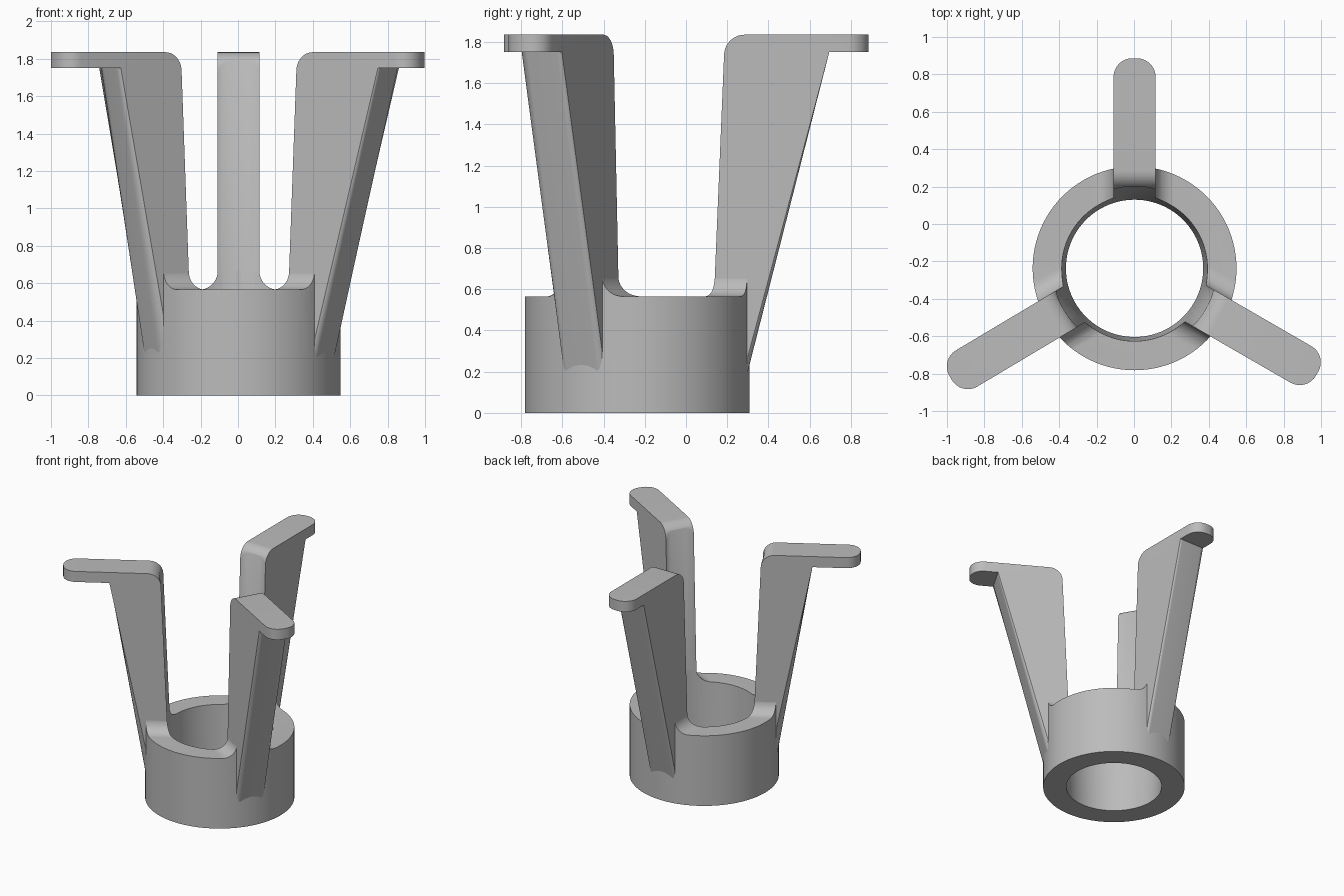
import bpy, bmesh, math
from mathutils import Matrix

cube = bpy.data.objects.get("Cube")
if cube:
    bpy.data.objects.remove(cube, do_unlink=True)

CENTRE = Matrix.Translation((0.003, -0.237, 0))
HALF, TOP, UNDER, RIM = 0.1125, 1.835, 1.75, 0.565
# angle, tip radius, web radius under the flange, edge rounding
LEGS = {"back_leg": (90, 1.123, 0.932, 0.02),
        "front_left_leg": (-30, 1.127, 0.925, 0.03),
        "front_right_leg": (210.8, 1.145, 0.80, 0.05)}

grey = bpy.data.materials.new("plain_grey")
grey.use_nodes = True
grey.diffuse_color = (0.5, 0.5, 0.5, 1)
grey.node_tree.nodes["Principled BSDF"].inputs["Base Color"].default_value = (0.5, 0.5, 0.5, 1)


def bore(z):
    return 0.367 + 0.04 * z


def make(name, bm, matrix=CENTRE):
    bmesh.ops.recalc_face_normals(bm, faces=bm.faces)
    bm.transform(matrix)
    mesh = bpy.data.meshes.new(name)
    bm.to_mesh(mesh)
    bm.free()
    mesh.materials.append(grey)
    obj = bpy.data.objects.new(name, mesh)
    bpy.context.collection.objects.link(obj)
    return obj


def cone(name, r1, r2, z1, z2):
    bm = bmesh.new()
    bmesh.ops.create_cone(bm, cap_ends=True, segments=96, radius1=r1, radius2=r2, depth=z2 - z1,
                          matrix=Matrix.Translation((0, 0, (z1 + z2) / 2)))
    return make(name, bm)


def prism(points, offset):
    """Extrude a closed outline of 3D points along an offset vector."""
    bm = bmesh.new()
    face = bm.faces.new([bm.verts.new(p) for p in points])
    new = bmesh.ops.extrude_face_region(bm, geom=[face])["geom"]
    bmesh.ops.translate(bm, vec=offset, verts=[v for v in new if isinstance(v, bmesh.types.BMVert)])
    return bm


def combine(obj, other, operation):
    mod = obj.modifiers.new(operation.lower(), "BOOLEAN")
    mod.object, mod.operation, mod.solver = other, operation, "EXACT"
    graph = bpy.context.evaluated_depsgraph_get()
    mesh = bpy.data.meshes.new_from_object(obj.evaluated_get(graph))
    obj.modifiers.clear()
    obj.data = mesh


def round_edges(bm, test, size):
    edges = [e for e in bm.edges if all(test(v.co) for v in e.verts)
             and abs(e.verts[0].co.y - e.verts[1].co.y) < 0.001]
    bmesh.ops.bevel(bm, geom=edges, offset=size, segments=8, profile=0.5, affect="EDGES")


def arc(cx, cz, r, start, end, steps=10):
    angles = [math.radians(start + (end - start) * i / steps) for i in range(steps + 1)]
    return [(cx + r * math.cos(a), cz + r * math.sin(a)) for a in angles]


def leg(name, angle, tip, web, rounding):
    # side outline: sloping web with a flange on top
    inner = lambda z: math.sqrt(bore(z) ** 2 - HALF ** 2)
    r = 0.1
    foot = (0.535 - (web - 0.535) * 0.06, 0.1)
    outline = [(inner(0.1), 0.1)]
    outline += arc(inner(TOP - r) + r, TOP - r, r, 180, 90)
    outline += [(tip, TOP), (tip, UNDER), (web, UNDER), foot]
    bm = prism([(x, -HALF, z) for x, z in outline], (0, 2 * HALF, 0))
    round_edges(bm, lambda p: p.x > tip - 0.001, 0.1)
    ends = ((web, UNDER), foot)
    round_edges(bm, lambda p: any(abs(p.x - x) + abs(p.z - z) < 0.002 for x, z in ends), rounding)
    return make(name, bm, CENTRE @ Matrix.Rotation(math.radians(angle), 4, "Z"))


# Ring blank, tapered bore and the slab that sets the rim height
ring = cone("ring", 0.545, 0.545, 0, 0.9)
bore_cutter = cone("bore_cutter", bore(-0.5), bore(2.2), -0.5, 2.2)
bm = bmesh.new()
bmesh.ops.create_cube(bm, size=2, matrix=Matrix.Translation((0, 0, RIM - 1)))
envelope = make("rim_envelope", bm)
helpers = [bore_cutter, envelope]

# Curved shoulders rise from the rim to each leg
R, W = 0.1, HALF - 0.001
bell = [(-W - R, 0.3)] + arc(-W - R, RIM + R, R, -90, 0) + arc(W + R, RIM + R, R, 180, 270) + [(W + R, 0.3)]
for name, spec in LEGS.items():
    turn = CENTRE @ Matrix.Rotation(math.radians(spec[0]), 4, "Z")
    shoulder = make("shoulder_helper", prism([(0.2, y, z) for y, z in bell], (0.6, 0, 0)), turn)
    combine(envelope, shoulder, "UNION")
    helpers.append(shoulder)
combine(ring, envelope, "INTERSECT")
combine(ring, bore_cutter, "DIFFERENCE")

# Legs follow the bore on their inner faces
parts = [ring]
for name, spec in LEGS.items():
    obj = leg(name, *spec)
    combine(obj, bore_cutter, "DIFFERENCE")
    parts.append(obj)

for obj in helpers:
    bpy.data.objects.remove(obj, do_unlink=True)

bpy.ops.object.select_all(action="DESELECT")
for obj in parts:
    obj.select_set(True)
bpy.context.view_layer.objects.active = ring
bpy.ops.object.shade_smooth_by_angle(angle=math.radians(30))
